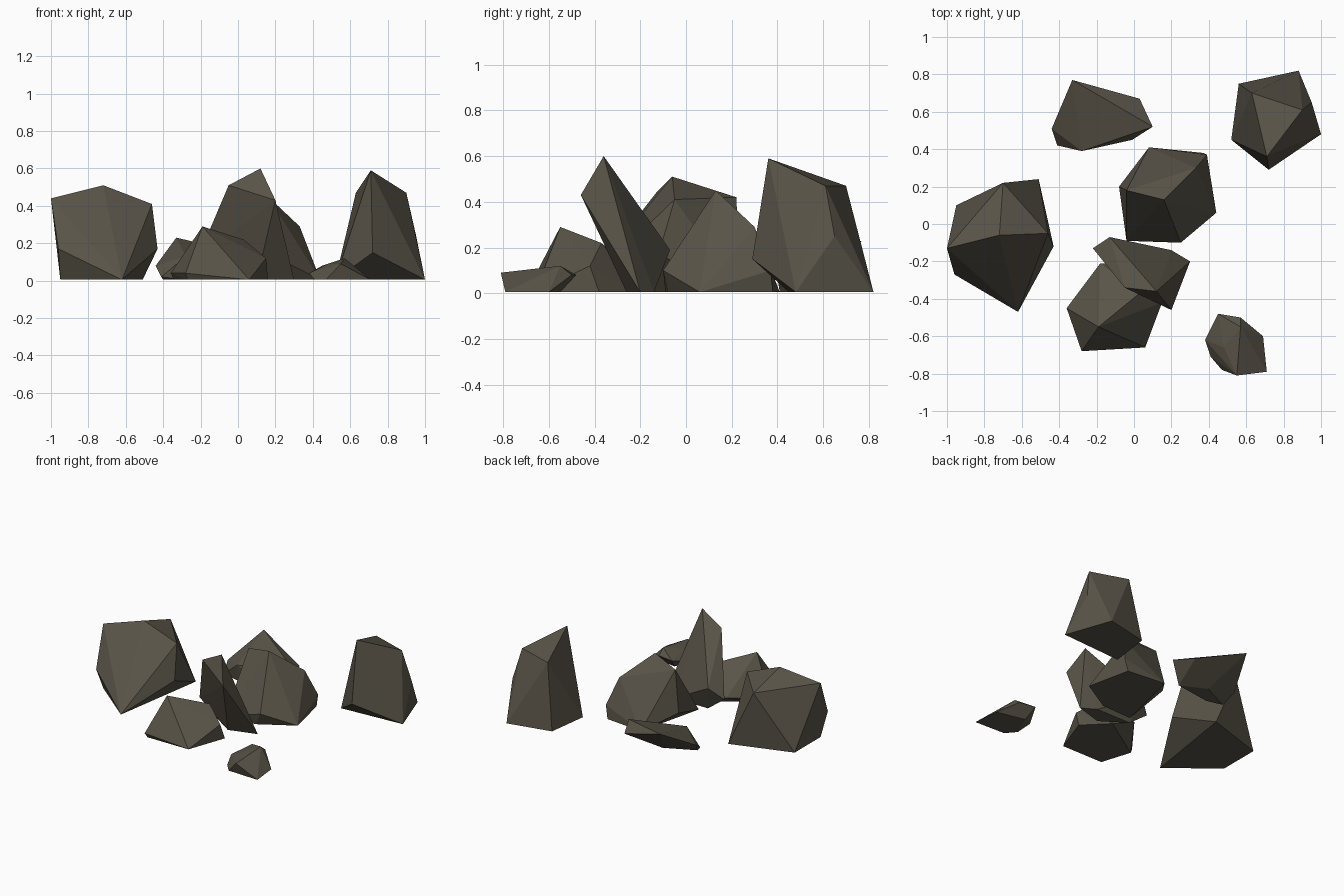
import bpy, bmesh, math

stone = bpy.data.materials.new("dark_brown_stone")
stone.diffuse_color = (0.1, 0.088, 0.065, 1)


def rock(name, crown, base):
    """Faceted boulder: hull of crown points (x, y, z) and ground points (x, y)."""
    bm = bmesh.new()
    for p in crown + [(x, y, 0.005) for x, y in base]:
        bm.verts.new(p)
    hull = bmesh.ops.convex_hull(bm, input=bm.verts[:])
    loose = {v for v in hull["geom_interior"] + hull["geom_unused"]
             if isinstance(v, bmesh.types.BMVert)}
    bmesh.ops.delete(bm, geom=list(loose), context='VERTS')
    # merge nearly coplanar triangles into broad flat facets
    bmesh.ops.dissolve_limit(bm, angle_limit=math.radians(3),
                             verts=bm.verts[:], edges=bm.edges[:])
    bmesh.ops.recalc_face_normals(bm, faces=bm.faces[:])
    mesh = bpy.data.meshes.new(name)
    bm.to_mesh(mesh)
    bm.free()
    mesh.materials.append(stone)
    bpy.context.collection.objects.link(bpy.data.objects.new(name, mesh))


# large block on the left
rock("left_boulder",
     [(-1, -.13, .44), (-.72, -.06, .51), (-.46, -.05, .41), (-.70, .22, .42),
      (-.43, -.12, .17), (-.96, -.27, .17)],
     [(-.95, .10), (-.51, .24), (-.62, -.47), (-.95, -.2)])

# low wedge at the back
rock("back_wedge_rock",
     [(-.33, .77, .23), (.10, .52, .13), (-.28, .39, .13), (-.44, .51, .08),
      (.03, .67, .10), (-.41, .42, .02)],
     [(-.01, .45), (-.28, .41), (-.19, .54), (-.40, .44)])

# middle boulder
rock("middle_boulder",
     [(.16, .13, .45), (-.04, .18, .40), (.33, .30, .29), (.39, .37, .10),
      (.25, -.10, .10), (-.08, .20, .10)],
     [(.08, .41), (.37, .38), (.44, .06), (.20, -.08), (-.04, -.09)])

# tall block at the back right
rock("right_boulder",
     [(.71, .36, .59), (.90, .61, .47), (.63, .70, .47), (.72, .29, .15),
      (.95, .65, .25)],
     [(.88, .82), (1, .48), (.56, .75), (.52, .45)])

# leaning shard in the centre
rock("leaning_shard",
     [(.12, -.36, .60), (-.05, -.34, .51), (.20, -.46, .43), (-.22, -.13, .11),
      (-.13, -.07, .19)],
     [(.30, -.20), (.20, -.14), (-.08, -.14), (.10, -.26)])

# sloping rock at the front
rock("front_rock",
     [(-.19, -.55, .29), (.03, -.37, .22), (.15, -.42, .12), (-.28, -.68, .04),
      (-.36, -.45, .04), (-.18, -.21, .08)],
     [(.06, -.66), (.16, -.38), (-.27, -.66), (-.34, -.44), (0, -.22)])

# small stone at the front right
rock("small_stone",
     [(.57, -.55, .12), (.55, -.81, .09), (.45, -.48, .08), (.57, -.50, .08),
      (.48, -.66, .09), (.38, -.62, .04)],
     [(.71, -.79), (.69, -.60), (.41, -.71), (.47, -.78), (.48, -.55)])
